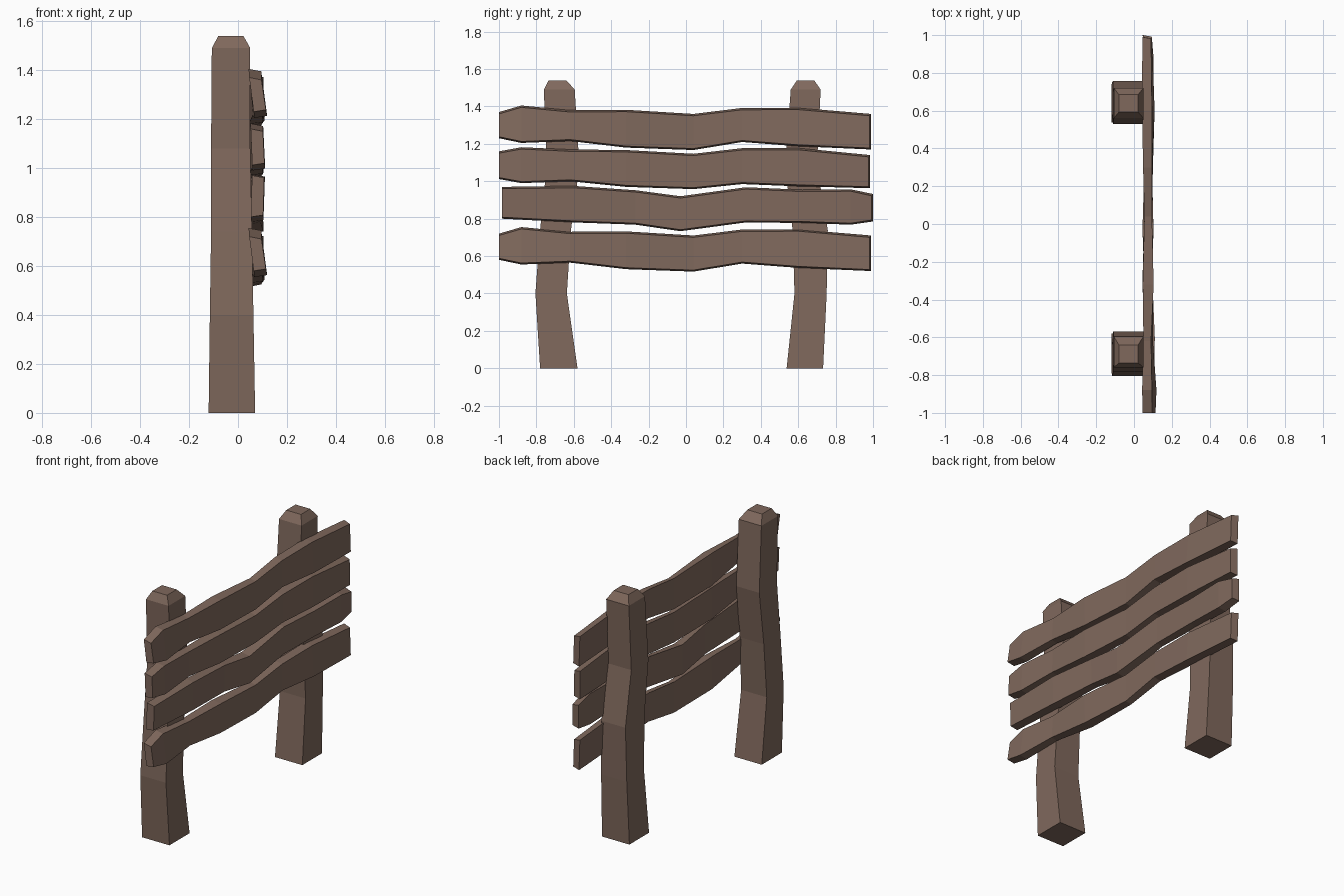
import bpy, bmesh

if "Cube" in bpy.data.objects:
    bpy.data.objects.remove(bpy.data.objects["Cube"])

wood = bpy.data.materials.new("brown_wood")
wood.diffuse_color = (0.215, 0.14, 0.108, 1)
wood.use_nodes = True
wood.node_tree.nodes["Principled BSDF"].inputs["Base Color"].default_value = wood.diffuse_color


def loft(name, rings):
    """Skin a list of four-cornered rings into a closed flat-shaded solid."""
    bm = bmesh.new()
    loops = [[bm.verts.new(p) for p in ring] for ring in rings]
    for a, b in zip(loops, loops[1:]):
        for i in range(4):
            j = (i + 1) % 4
            bm.faces.new((a[i], a[j], b[j], b[i]))
    bm.faces.new(loops[0][::-1])
    bm.faces.new(loops[-1])
    bmesh.ops.recalc_face_normals(bm, faces=bm.faces)
    mesh = bpy.data.meshes.new(name)
    bm.to_mesh(mesh)
    bm.free()
    mesh.materials.append(wood)
    bpy.context.collection.objects.link(bpy.data.objects.new(name, mesh))


# Posts: shared heights and depth, each with its own sideways bend
levels = [0, 0.40, 0.74, 1.08, 1.49, 1.54]
depth = [(-.12, .07), (-.115, .063), (-.11, .057), (-.11, .05), (-.107, .05), (-.08, .022)]
bends = {
    "post_left": [(-.78, -.58), (-.805, -.637), (-.78, -.615), (-.745, -.57), (-.76, -.595), (-.735, -.64)],
    "post_right": [(.538, .733), (.58, .752), (.57, .758), (.53, .70), (.56, .72), (.593, .685)],
}
for name, bend in bends.items():
    loft(name, [[(x0, y0, z), (x1, y0, z), (x1, y1, z), (x0, y1, z)]
                for z, (x0, x1), (y0, y1) in zip(levels, depth, bend)])

# Planks: per station the middle x, half thickness and outward tilt of the lower edge
mid = [.08, .081, .075, .074, .075, .074, .076, .07]
half = [.025, .026, .02, .029, .02, .024, .026, .023]
tilt = [.009, .012, .005, -.001, 0, .002, .007, .003]


def plank(name, stations, twist, dz=0):
    rings = []
    last = len(stations) - 1
    for i, (y, top, bottom) in enumerate(stations):
        t, m, h = tilt[i] * twist, mid[i], half[i]
        end = .008 if i == last else 0
        rings.append([(m - h - t, y, top + dz), (m + h - t, y - end, top + dz - .01),
                      (m + h + t, y - end, bottom + dz + .008), (m - h + t, y, bottom + dz)])
    loft(name, rings)


wide = [(-1, 1.37, 1.23), (-.88, 1.405, 1.205), (-.62, 1.38, 1.215), (-.32, 1.382, 1.18),
        (.04, 1.36, 1.167), (.3, 1.392, 1.21), (.6, 1.393, 1.187), (.99, 1.36, 1.17)]
narrow = [(-1, 1.16, 1.012), (-.88, 1.182, .99), (-.62, 1.17, 1.0), (-.32, 1.167, .97),
          (.04, 1.147, .958), (.3, 1.177, .985), (.6, 1.178, .973), (.985, 1.14, .963)]
turned = [(-.985, .97, .80), (-.6, .975, .78), (-.27, .952, .768), (-.03, .92, .733),
          (.32, .968, .78), (.62, .955, .777), (.88, .957, .768), (1, .932, .785)]

plank("plank_top", wide, 1)
plank("plank_upper_middle", narrow, .35)
plank("plank_lower_middle", turned, -.25)
plank("plank_bottom", wide, 1, -.65)
